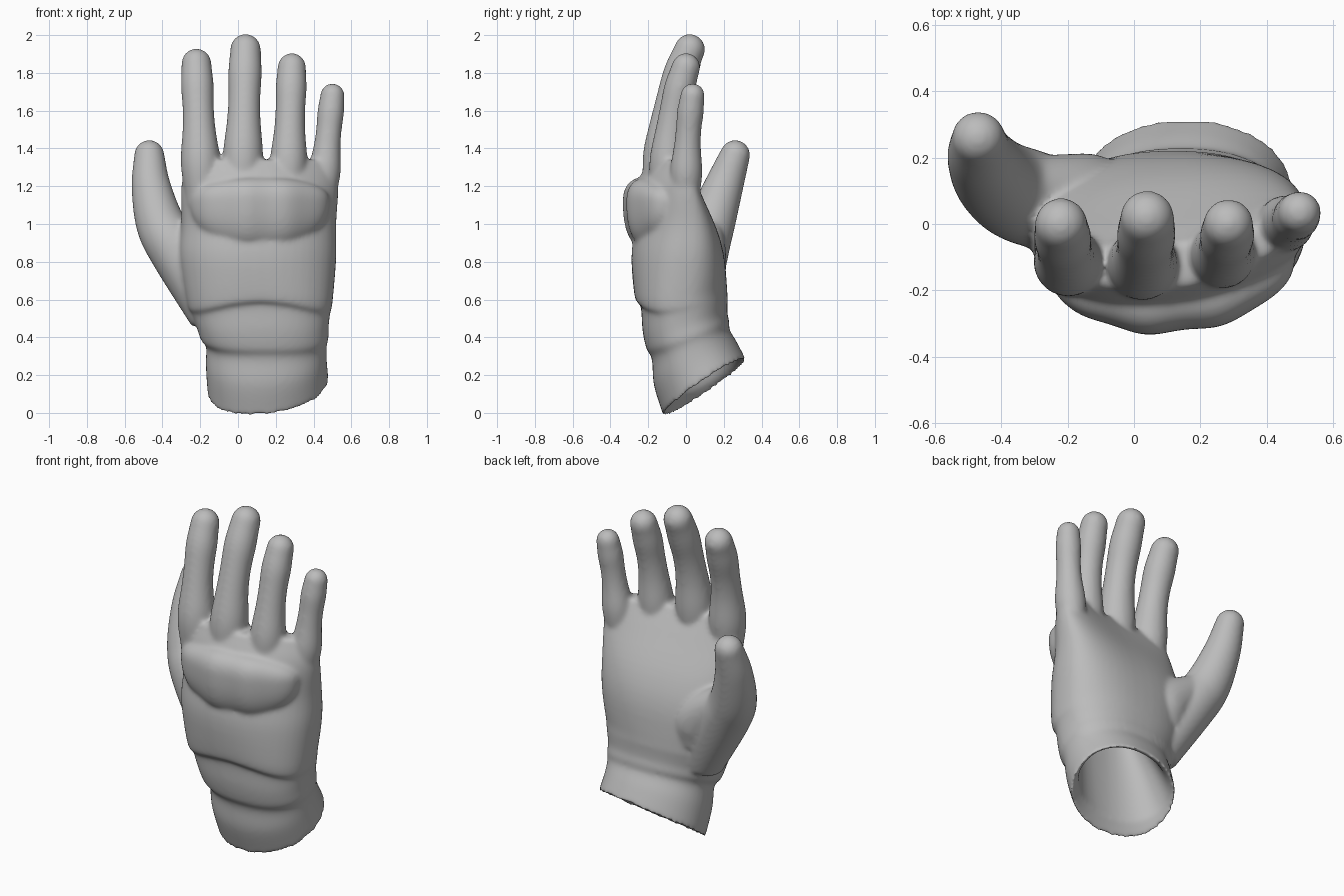
import bpy, bmesh, math
from mathutils import Vector

cube = bpy.data.objects.get("Cube")
if cube:
    bpy.data.objects.remove(cube)

grey = bpy.data.materials.new("glove grey")
grey.use_nodes = True
grey.diffuse_color = (0.5, 0.5, 0.5, 1)
grey.node_tree.nodes["Principled BSDF"].inputs["Base Color"].default_value = grey.diffuse_color

bm = bmesh.new()
SIDES = 48
ANGLES = [math.tau * n / SIDES for n in range(SIDES)]


def loft(rings):
    """Skin a closed tube over rings of points and cap both ends."""
    loops = [[bm.verts.new(point) for point in ring] for ring in rings]
    for lower, upper in zip(loops, loops[1:]):
        for i in range(SIDES):
            j = (i + 1) % SIDES
            bm.faces.new((lower[i], lower[j], upper[j], upper[i]))
    bm.faces.new(loops[0][::-1])
    bm.faces.new(loops[-1])


def spline(points, steps):
    """Catmull-Rom samples through tuples of any length."""
    pts = [Vector(p) for p in points]
    pts = [2 * pts[0] - pts[1]] + pts + [2 * pts[-1] - pts[-2]]
    out = []
    for a, b, c, d in zip(pts, pts[1:], pts[2:], pts[3:]):
        for k in range(steps):
            t = k / steps
            out.append(0.5 * (2 * b + (c - a) * t + (2 * a - 5 * b + 4 * c - d) * t * t
                              + (3 * b - a - 3 * c + d) * t ** 3))
    return out + [pts[-2]]


def tube(samples):
    """Round tube along (x, y, z, radius) samples with a domed tip."""
    centres = [Vector(s[:3]) for s in samples]
    last = len(centres) - 1
    rings = []
    for i, centre in enumerate(centres):
        axis = (centres[min(i + 1, last)] - centres[max(i - 1, 0)]).normalized()
        side = Vector((0, 1, 0)).cross(axis).normalized()
        rings.append((centre, side, axis.cross(side), samples[i][3]))
    centre, side, depth, radius = rings[-1]
    for k in range(1, 7):
        a = k * math.pi / 12.4
        rings.append((centre + axis * radius * math.sin(a), side, depth, radius * math.cos(a)))
    loft([[c + (s * math.cos(t) + d * math.sin(t)) * r for t in ANGLES]
          for c, s, d, r in rings])


def bump(t, centre, width):
    return math.exp(-((t - centre) / width) ** 2)


def finger(base_x, base_y, tip_x, tip_y, tip_z, radius):
    """Finger rising from the palm, curling at the tip, thick at the root and last joint."""
    base_z = 1.1
    samples = []
    for k in range(25):
        t = k / 24
        samples.append((base_x + (tip_x - base_x) * t,
                        base_y + (tip_y - base_y) * t ** 2.5,
                        base_z + (tip_z - base_z) * t,
                        radius * (1 + 0.27 * bump(t, 0.3, 0.2) + 0.06 * bump(t, 0.85, 0.1)
                                  - 0.04 * bump(t, 1, 0.1))))
    tube(samples)


def power(value, exponent):
    return math.copysign(abs(value) ** exponent, value)


def section(z, left, right, back, palm):
    """Hand section: tilted and rounder at the cuff, bent in plan near the knuckles."""
    cx, cy = (left + right) / 2, (back + palm) / 2
    half_width, half_depth = (right - left) / 2, (palm - back) / 2
    tilt = max(0, 0.8 - 1.1 * z)
    bend = max(0, z - 0.6) * 0.75
    bow = max(0, 0.08 - abs(z - 0.55) * 0.4)
    lean = max(0, 0.06 - 0.17 * z)
    square = max(0.85, 1 - 0.3 * z)
    ring = []
    for t in ANGLES:
        u, v = power(math.cos(t), square), power(math.sin(t), square)
        x = cx + half_width * u
        rise = tilt * half_depth * v + bow * (1 - u * u) * max(0, -v) + lean * u
        ring.append((x, cy + half_depth * v + bend * x * x, z + rise))
    return ring


# Cuff, wrist folds and palm: height, x range, y range
hand_profile = [(0.13, -0.16, 0.48, -0.12, 0.32),
                (0.26, -0.17, 0.47, -0.17, 0.27),
                (0.36, -0.17, 0.47, -0.18, 0.23),
                (0.4, -0.2, 0.48, -0.21, 0.23),
                (0.46, -0.22, 0.48, -0.23, 0.22),
                (0.54, -0.25, 0.49, -0.24, 0.22),
                (0.58, -0.27, 0.5, -0.27, 0.22),
                (0.82, -0.31, 0.52, -0.29, 0.2),
                (1, -0.3, 0.52, -0.27, 0.14),
                (1.2, -0.3, 0.53, -0.26, 0.02),
                (1.34, -0.27, 0.5, -0.2, -0.07)]

# Hollow lining, tapering up from just inside the rim
lining = []
for k in range(9):
    z, inset = 0.66 - 0.06 * k, 0.04 + 0.01 * (8 - k)
    shift = 0.08 * (8 - k) / 8
    lining.append(section(z, shift - 0.16 + inset, 0.48 - inset,
                          -0.12 - shift + inset, 0.32 - 2 * shift - inset))
loft(lining + [section(*row) for row in spline(hand_profile, 5)])

# Fingers from first to little
finger(-0.19, -0.12, -0.22, 0, 1.85, 0.082)
finger(0.02, -0.13, 0.04, 0.02, 1.925, 0.084)
finger(0.26, -0.1, 0.285, 0, 1.83, 0.078)
finger(0.44, 0, 0.5, 0.035, 1.68, 0.067)

# Thumb, and the ball and web joining it to the palm
tube(spline([(-0.13, 0.03, 0.52, 0.13), (-0.32, 0.08, 0.85, 0.145), (-0.41, 0.13, 1, 0.13),
             (-0.46, 0.2, 1.2, 0.104), (-0.47, 0.26, 1.365, 0.08)], 8))
tube(spline([(-0.12, 0.06, 0.66, 0.13), (-0.16, 0.07, 0.8, 0.145), (-0.35, 0.12, 0.97, 0.085)], 8))

# Half-moon knuckle pad wrapped over the back of the hand
pad = bmesh.ops.create_uvsphere(bm, u_segments=64, v_segments=48, radius=1)["verts"]
for v in pad:
    u, d, h = v.co
    x = 0.115 + 0.37 * power(u, 0.9)
    ridge = 0.007 * math.cos((x - 0.035) * math.tau / 0.235) * max(0, 1 - u * u)
    drop = 0.25 if h < 0 else 0.13
    v.co = (x, -0.2 + 0.5 * (x - 0.06) ** 2 + 0.13 * power(d, 0.8) - ridge,
            1.12 + drop * power(h, 0.85))

bmesh.ops.recalc_face_normals(bm, faces=bm.faces)
mesh = bpy.data.meshes.new("gloved_hand")
bm.to_mesh(mesh)
bm.free()
mesh.materials.append(grey)
hand = bpy.data.objects.new("gloved_hand", mesh)
bpy.context.collection.objects.link(hand)

# Fuse all the parts into one soft skin
remesh = hand.modifiers.new("fuse", "REMESH")
remesh.mode = "VOXEL"
remesh.voxel_size = 0.011
remesh.use_smooth_shade = True
soften = hand.modifiers.new("soften", "SMOOTH")
soften.factor = 0.5
soften.iterations = 14
